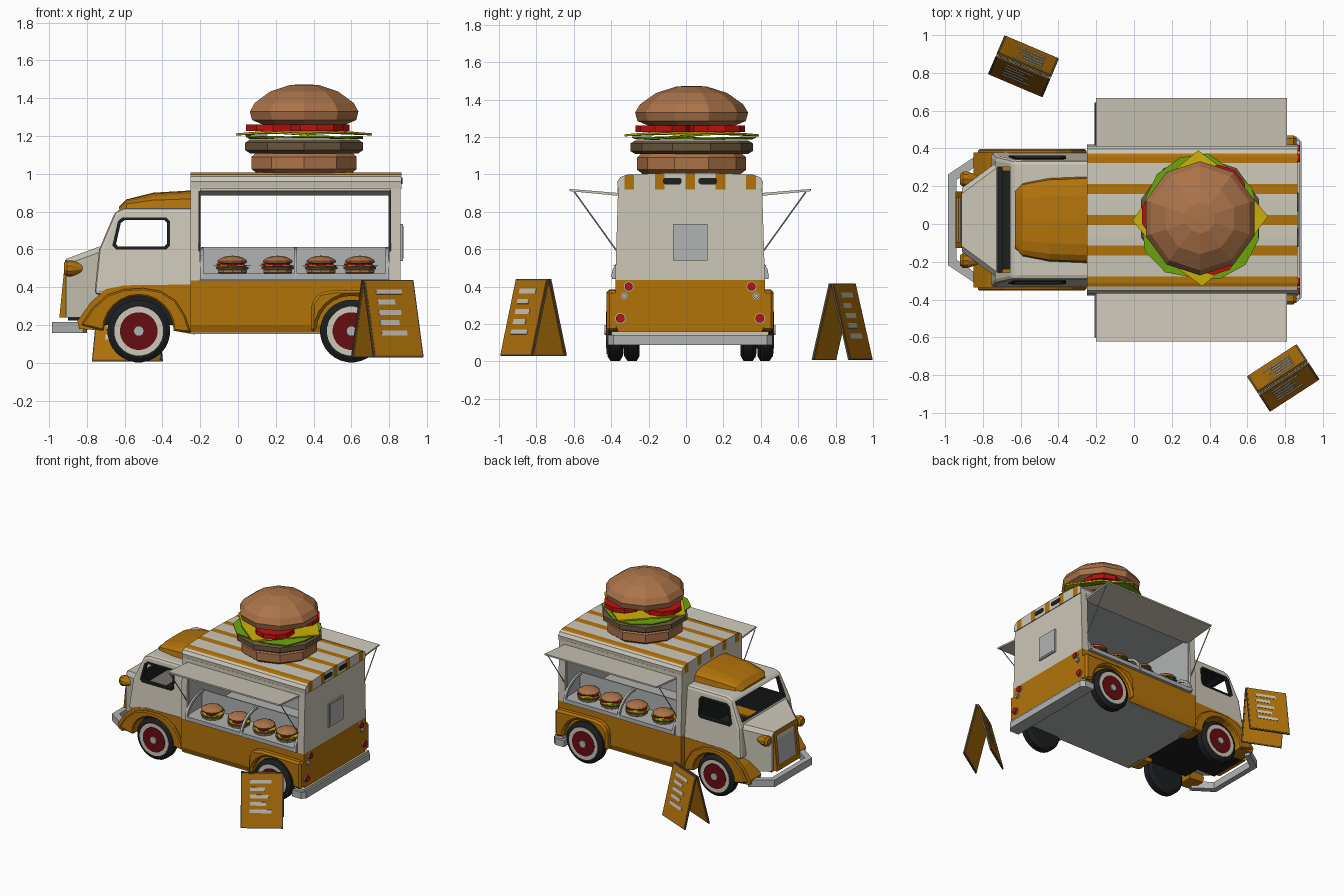
import bpy, bmesh, random
from math import sin, cos, pi, atan2, radians
from mathutils import Matrix, Vector

cube = bpy.data.objects.get("Cube")
if cube:
    bpy.data.objects.remove(cube, do_unlink=True)
random.seed(4)
TRUCK = Matrix.Translation((0, 0.022, 0))
SIDES = (("right", -1), ("left", 1))


def material(name, *rgb):
    m = bpy.data.materials.new(name)
    m.use_nodes = True
    m.diffuse_color = (*rgb, 1)
    m.node_tree.nodes["Principled BSDF"].inputs["Base Color"].default_value = (*rgb, 1)
    return m


CREAM = material("cream", .61, .57, .48)
ORANGE = material("orange", .45, .172, .003)
BLACK = material("black", .012, .013, .014)
GREY = material("light grey", .44, .45, .45)
MAROON = material("dark red", .13, .004, .006)
RED = material("bright red", .52, .005, .004)
BUN = material("bun brown", .41, .172, .066)
PATTY = material("patty brown", .14, .092, .045)
YELLOW = material("cheese yellow", .6, .44, .002)
GREEN = material("lettuce green", .15, .38, .004)


def finish(name, bm, mat, M):
    bmesh.ops.recalc_face_normals(bm, faces=bm.faces)
    bm.transform(M)
    me = bpy.data.meshes.new(name)
    bm.to_mesh(me)
    bm.free()
    me.materials.append(mat)
    ob = bpy.data.objects.new(name, me)
    bpy.context.collection.objects.link(ob)
    return ob


def loft(name, rings, mat, M=TRUCK):
    bm = bmesh.new()
    vs = [[bm.verts.new(p) for p in r] for r in rings]
    for a, b in zip(vs, vs[1:]):
        for i in range(len(a)):
            j = (i + 1) % len(a)
            bm.faces.new((a[i], a[j], b[j], b[i]))
    bm.faces.new(vs[0])
    bm.faces.new(vs[-1])
    return finish(name, bm, mat, M)


def place(axis, t, p, q):
    return {"x": (t, p, q), "y": (p, t, q), "z": (p, q, t)}[axis]


def extrude(name, pts, axis, a, b, mat, M=TRUCK):
    return loft(name, [[place(axis, t, *p) for p in pts] for t in (a, b)], mat, M)


def box(name, x, y, z, mat, M=TRUCK):
    return extrude(name, [(x[0], y[0]), (x[1], y[0]), (x[1], y[1]), (x[0], y[1])], "z", *z, mat, M)


def lathe(name, profile, axis, n, mat, M=TRUCK):
    turn = [2 * pi * (i + .5) / n for i in range(n)]
    return loft(name, [[place(axis, t, r * cos(a), r * sin(a)) for a in turn] for r, t in profile], mat, M)


def at(x, y, z):
    return TRUCK @ Matrix.Translation((x, y, z))


def rod(name, p, q, r, mat):
    p, q = Vector(p), Vector(q)
    turn = (q - p).to_track_quat("Z", "Y").to_matrix().to_4x4()
    return lathe(name, [(r, 0), (r, (q - p).length)], "z", 6, mat, at(*p) @ turn)


def mirrored(pts):
    return [(-y, z) for y, z in pts] + [(y, z) for y, z in reversed(pts)]


def bevel(ob, width, segments=1):
    m = ob.modifiers.new("bevel", "BEVEL")
    m.width, m.segments, m.limit_method, m.angle_limit = width, segments, "ANGLE", radians(35)


def cut(ob, cutters):
    for c in cutters:
        m = ob.modifiers.new("cut", "BOOLEAN")
        m.object, m.operation, m.solver, m.material_mode = c, "DIFFERENCE", "EXACT", "TRANSFER"
    me = bpy.data.meshes.new_from_object(ob.evaluated_get(bpy.context.evaluated_depsgraph_get()))
    ob.modifiers.clear()
    ob.data = me


# Cab: hollow shell that narrows upward, with open windows
def cab_prism(name, pts, off, mat):
    return loft(name, [[(x, s * (.355 - .095 * (z - .4) + off), z) for x, z in pts] for s in (-1, 1)], mat)


cab = cab_prism("cab", [(-.22, .36), (-.22, .82), (-.6, .82), (-.65, .8), (-.735, .6), (-.76, .36)], 0, CREAM)
bevel(cab, .022, 2)
hollow = cab_prism("cab_hollow", [(-.24, .38), (-.24, .795), (-.6, .795), (-.63, .78), (-.71, .6), (-.735, .38)], -.025, BLACK)
side_cut = extrude("side_window_cutter", [(-.645, .63), (-.635, .615), (-.39, .615), (-.375, .63), (-.375, .74),
                                          (-.39, .755), (-.6, .755), (-.62, .74)], "y", -.6, .6, BLACK)
screen_cut = box("windscreen_cutter", (-.9, -.55), (-.28, .28), (.63, .782), BLACK)
frame = cab_prism("cab_window_frames", [(-.665, .62), (-.645, .6), (-.38, .6), (-.36, .62), (-.36, .75),
                                        (-.38, .77), (-.61, .77), (-.635, .75)], .005, BLACK)
cut(cab, [hollow, side_cut, screen_cut])
cut(frame, [hollow, side_cut])
for c in (hollow, side_cut, screen_cut):
    bpy.data.objects.remove(c, do_unlink=True)
box("cab_back_lining", (-.262, -.252), (-.305, .305), (.385, .8), BLACK)

# Cab roof dome
arch = [pi * i / 8 for i in range(9)]
loft("cab_roof_dome", [[(x, w * (abs(cos(a)) ** .6) * (1 if cos(a) > 0 else -1), .81 + h * sin(a) ** .6) for a in arch]
                       for x, w, h in ((-.63, .15, .015), (-.59, .195, .055), (-.45, .222, .09), (-.25, .23, .102))], ORANGE)


# Nose, recessed grille, headlights and front bumper
def grille_piece(name, z0, z1, y0, y1, depth, mat):
    face = [(-.945 + .1 * (z - .24) + depth, z) for z in (z0, z1)]
    extrude(name, face + [(-.87, z1), (-.87, z0)], "y", y0, y1, mat)


loft("nose", [[(x, -w, z0), (x, w, z0), (x, w, z1 - .03), (x, w - .03, z1), (x, -w + .03, z1), (x, -w, z1 - .03)]
              for x, w, z0, z1 in ((-.72, .31, .24, .62), (-.91, .17, .24, .55))], CREAM)
grille_piece("grille", .26, .53, -.13, .13, .012, GREY)
grille_piece("grille_top_bar", .515, .545, -.15, .15, 0, ORANGE)
grille_piece("grille_bottom_bar", .24, .275, -.15, .15, 0, ORANGE)
for side, s in SIDES:
    grille_piece(side + "_grille_post", .275, .515, s * .118, s * .15, 0, ORANGE)
    lathe(side + "_headlight", [(.03, -.05), (.042, -.035), (.042, -.01), (.02, .05)], "x", 10, ORANGE, at(-.87, s * .215, .5))
extrude("front_bumper", [(-.82, -.35), (-.985, -.24), (-.985, .24), (-.82, .35), (-.8, .31), (-.94, .21), (-.94, -.21), (-.8, -.31)],
        "z", .158, .215, GREY)
box("cab_floor", (-.71, -.22), (-.262, .262), (.2, .4), BLACK)
box("nose_floor", (-.9, -.7), (-.16, .16), (.225, .245), BLACK)


# Wheel arch outline for fenders
def fender_profile(outer, cx):
    return outer + [(cx - .185 * cos(pi * i / 12), .17 + .185 * sin(pi * i / 12)) for i in range(13)]


front_panel = fender_profile([(-.23, .15), (-.23, .415), (-.6, .41), (-.7, .39), (-.78, .32), (-.85, .22), (-.84, .18)], -.525)
front_lobe = fender_profile([(-.25, .16), (-.28, .25), (-.33, .33), (-.41, .38), (-.5, .395), (-.6, .39),
                             (-.69, .36), (-.77, .29), (-.83, .2)], -.525)
rear_lobe = fender_profile([(.86, .16), (.86, .38), (.5, .385), (.43, .37), (.39, .32), (.385, .16)], .6)

for side, s in SIDES:
    extrude(side + "_cab_skirt", front_panel, "y", s * .22, s * .357, ORANGE)
    bevel(extrude(side + "_front_fender", front_lobe, "y", s * .3, s * .375, ORANGE), .008)
    bevel(extrude(side + "_rear_fender", rear_lobe, "y", s * .38, s * .447, ORANGE), .02)
    # Wheels
    for end, x, y in (("front", -.525, .27), ("rear", .6, .36)):
        M = at(x, 0, .168)
        name = f"{side}_{end}_"
        tyre = lathe(name + "tyre", [(.14, s * y), (.166, s * (y + .015)), (.166, s * (y + .065)), (.14, s * (y + .083))], "y", 28, BLACK, M)
        bpy.ops.object.select_all(action="DESELECT")
        tyre.select_set(True)
        bpy.context.view_layer.objects.active = tyre
        bpy.ops.object.shade_smooth_by_angle(angle=radians(25))
        for part, r, d, mat in (("whitewall", .13, .086, CREAM), ("hub", .1, .089, MAROON), ("cap", .027, .097, GREY)):
            lathe(name + part, [(r, s * (y + .05)), (r, s * (y + d))], "y", 24, mat, M)

# Kitchen body
extrude("lower_body", mirrored([(.385, .16), (.4, .2), (.4, .435)]), "x", -.25, .86, ORANGE)
box("underside", (-.25, .85), (-.38, .38), (.152, .162), GREY)
box("kitchen_floor", (-.22, .84), (-.38, .38), (.434, .444), GREY)
wall = mirrored([(.4, .435), (.385, .93)])
for name, a, b in (("front_wall", -.25, -.2), ("rear_wall", .8, .86)):
    extrude(name, wall, "x", a, b, CREAM)
for name, x in (("front_wall_lining", -.201), ("rear_wall_lining", .795)):
    box(name, (x, x + .006), (-.375, .375), (.44, .92), GREY)
box("ceiling", (-.2, .8), (-.37, .37), (.912, .922), GREY)

# Striped roof: cut along the stripe edges, then coloured by position
roof = extrude("striped_roof", mirrored([(.385, .92), (.39, .96), (.374, .985), (.335, .999), (.1, 1.008)]), "x", -.25, .866, CREAM, Matrix())
bm = bmesh.new()
bm.from_mesh(roof.data)
stripes = [k * .163 for k in range(-2, 3)]
for c in stripes:
    for e in (-.026, .026):
        bmesh.ops.bisect_plane(bm, geom=bm.verts[:] + bm.edges[:] + bm.faces[:], plane_co=(0, c + e, 0), plane_no=(0, 1, 0))
for f in bm.faces:
    y = f.calc_center_bounds().y
    f.material_index = int(any(abs(y - c) < .026 for c in stripes))
bm.transform(TRUCK)
bm.to_mesh(roof.data)
bm.free()
roof.data.materials.append(ORANGE)

# Rear details
box("rear_window_frame", (.855, .872), (-.092, .092), (.54, .735), GREY)
box("rear_window_pane", (.86, .875), (-.08, .08), (.552, .723), GREY)
extrude("rear_bumper", [(.78, -.44), (.86, -.44), (.888, -.41), (.888, .41), (.86, .44), (.78, .44)], "z", .088, .14, GREY)
box("bumper_step", (.8, .875), (-.42, .42), (.14, .16), CREAM)
for side, s in SIDES:
    extrude(side + "_roof_vent", [(s * .095 + y, z) for y, z in ((-.05, .955), (-.04, .947), (.04, .947), (.05, .955),
                                  (.05, .973), (.04, .981), (-.04, .981), (-.05, .973))], "x", .86, .87, BLACK)
    for part, y, z, r, mat in (("brake_light", .328, .4, .022, RED), ("reverse_light", .352, .35, .014, GREY), ("tail_light", .373, .23, .024, RED)):
        lathe(f"{side}_{part}_rim", [(r + .005, .85), (r + .005, .868)], "x", 12, GREY, at(0, s * y, z))
        lathe(f"{side}_{part}", [(r, .85), (r, .878)], "x", 12, mat, at(0, s * y, z))


# Layered burger, used for the roof and for the display
def burger(M, prefix):
    def slab(part, outline, thick, mid, mat):
        hub = [(.02 * cos(a), .02 * sin(a)) for a, r, z in outline]
        rim = [(r * cos(a), r * sin(a), z) for a, r, z in outline]
        loft(prefix + part, [[(x, y, mid) for x, y in hub], rim, [(x, y, z + thick) for x, y, z in rim],
                             [(x, y, mid + thick) for x, y in hub]], mat, M)
    lathe(prefix + "bottom_bun", [(.26, 0), (.292, .025), (.292, .09), (.27, .11)], "z", 10, BUN, M)
    lathe(prefix + "patty", [(.3, .108), (.328, .125), (.328, .165), (.3, .182)], "z", 10, PATTY, M)
    slab("lettuce", [(2 * pi * i / 14 + .1, random.uniform(.3, .35), random.uniform(.182, .198)) for i in range(14)], .008, .188, GREEN)
    slab("cheese", [(pi * i / 4 + .03, .285 if i % 2 else .36, .216 if i % 2 else .203) for i in range(8)], .011, .216, YELLOW)
    for i in range(3):
        a = 2 * pi * i / 3 + .95
        lathe(prefix + "tomato", [(.15, .226), (.15, .262)], "z", 10, RED, M @ Matrix.Translation((.165 * cos(a), .165 * sin(a), 0)))
    lathe(prefix + "top_bun", [(.23, .26), (.29, .285), (.302, .33), (.275, .375), (.19, .435), (.08, .47), (.012, .473)], "z", 10, BUN, M)


burger(at(.35, .008, 1.0), "roof_")

# Serving hatches: awnings, struts, display cases
for side, s in SIDES:
    extrude(side + "_hatch_header", [(s * .35, .89), (s * .388, .89), (s * .387, .93), (s * .35, .93)], "x", -.21, .81, CREAM)
    extrude(side + "_awning", [(s * .38, .885), (s * .645, .91), (s * .645, .922), (s * .38, .9)], "x", -.2, .81, CREAM)
    for x in (-.205, .805):
        rod(side + "_awning_strut", (x, s * .62, .908), (x, s * .392, .59), .004, GREY)
    box(side + "_display_shelf", (-.2, .8), sorted((s * .2, s * .418)), (.44, .472), GREY)
    box(side + "_display_back", (-.2, .8), sorted((s * .2, s * .21)), (.47, .612), GREY)
    curve = [pi / 2 * i / 6 for i in range(7)]
    rib = [(s * (.2 + r * cos(a)), .45 + q * sin(a)) for r, q, c in ((.222, .162, curve), (.2, .142, curve[::-1])) for a in c]
    for x in (-.2, .295, .78):
        extrude(side + "_display_rib", rib, "x", x, x + .018, GREY)
    for x in (-.03, .21, .44, .645):
        burger(at(x, s * .31, .472) @ Matrix.Diagonal((.275, .275, .2, 1)), side + "_display_")


# Folding menu boards with plain line marks
def menu_board(name, x, y, z, angle):
    base = Matrix.Translation((x, y, z)) @ Matrix.Rotation(radians(angle), 4, "Z")
    for turn in (0, pi):
        M = base @ Matrix.Rotation(turn, 4, "Z") @ Matrix.Translation((0, -.106, 0)) @ Matrix.Rotation(-atan2(.1, .41), 4, "X")
        box(name + "_edge", (-.157, .157), (-.005, .005), (0, .42), PATTY, M)
        box(name + "_panel", (-.148, .148), (-.008, .008), (.008, .412), ORANGE, M)
        for i, length in enumerate((.16, .11, .14, .12, .16)):
            box(name + "_line", (-.09, length - .09), (-.011, -.007), (.34 - i * .056, .367 - i * .056), CREAM, M)


menu_board("left_menu_board", -.585, .835, .008, -23)
menu_board("right_menu_board", .79, -.815, .03, 33)
